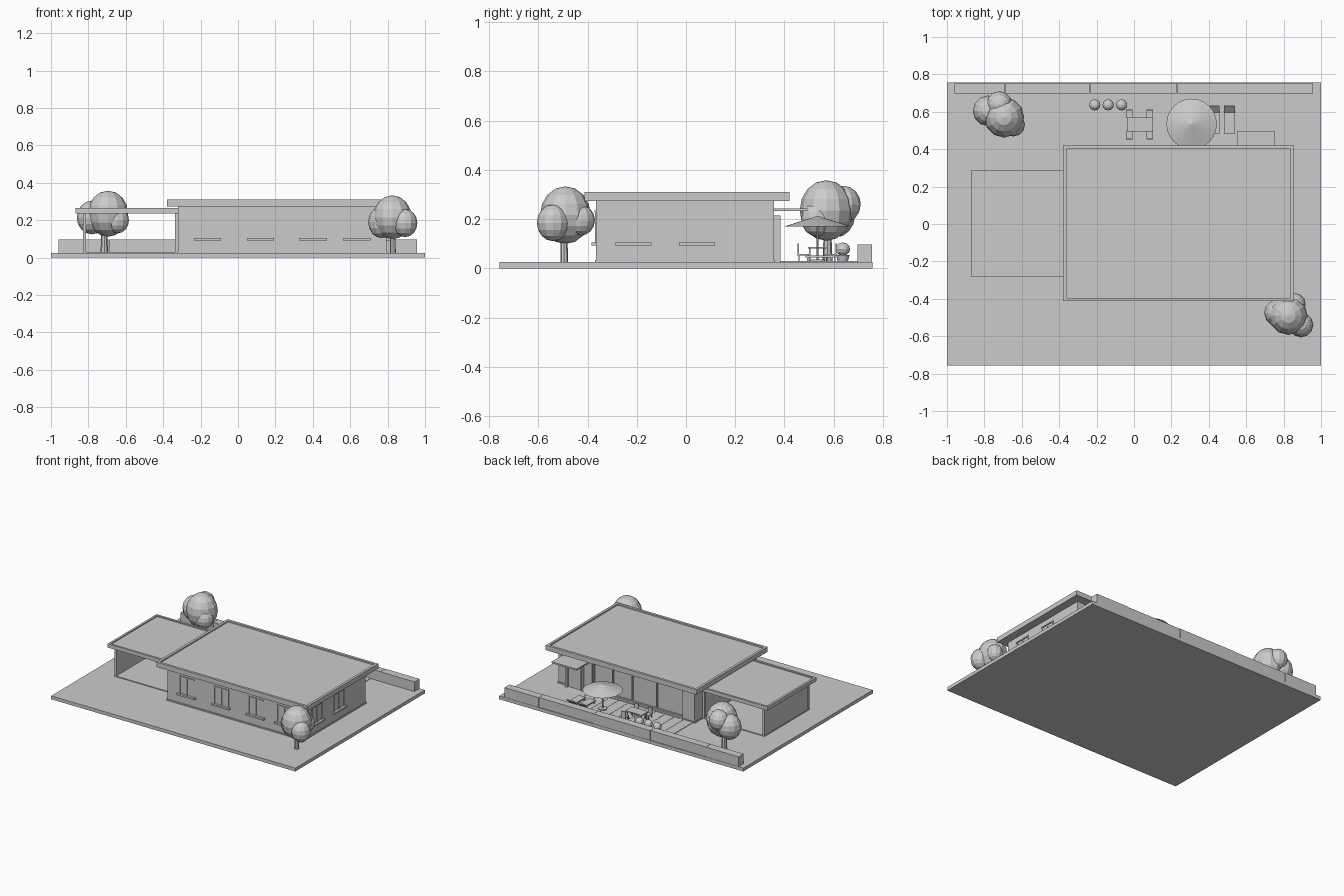
import bpy, bmesh, math
from mathutils import Matrix, Vector

cube = bpy.data.objects.get("Cube")
if cube:
    bpy.data.objects.remove(cube, do_unlink=True)

GREY = (0.6, 0.6, 0.6, 1)
mat = bpy.data.materials.new("plain_grey")
mat.use_nodes = True
mat.diffuse_color = GREY
mat.node_tree.nodes["Principled BSDF"].inputs["Base Color"].default_value = GREY


def finish(name, bm):
    mesh = bpy.data.meshes.new(name)
    bm.to_mesh(mesh)
    bm.free()
    mesh.materials.append(mat)
    ob = bpy.data.objects.new(name, mesh)
    bpy.context.collection.objects.link(ob)
    return ob


def add_box(bm, x, y, z):
    """Box from three (min, max) ranges."""
    size = [b - a for a, b in (x, y, z)]
    mid = Vector([(a + b) / 2 for a, b in (x, y, z)])
    m = Matrix.Translation(mid) @ Matrix.Diagonal((*size, 1))
    return bmesh.ops.create_cube(bm, size=1, matrix=m)["verts"]


def boxes(name, *ranges):
    bm = bmesh.new()
    for r in ranges:
        add_box(bm, *r)
    return finish(name, bm)


def cone(name, x, y, z0, z1, r0, r1, sides=12):
    bm = bmesh.new()
    m = Matrix.Translation((x, y, (z0 + z1) / 2))
    bmesh.ops.create_cone(bm, cap_ends=True, segments=sides, radius1=r0,
                          radius2=r1, depth=z1 - z0, matrix=m)
    return finish(name, bm)


def tray_roof(name, x, y, z, rim, drop):
    """Flat roof slab with a raised rim."""
    bm = bmesh.new()
    add_box(bm, x, y, z)
    top = max(bm.faces, key=lambda f: f.calc_center_median().z)
    bmesh.ops.inset_region(bm, faces=[top], thickness=rim)
    low = bmesh.ops.extrude_discrete_faces(bm, faces=[top])["faces"][0]
    bmesh.ops.translate(bm, verts=low.verts, vec=(0, 0, -drop))
    return finish(name, bm)


def window(name, along, centre, wall, out):
    """Framed window on a wall; along is the wall's axis, out its outward sign."""
    lo, hi = 0.105, 0.235

    def part(a, b, z0, z1, depth):
        run = (centre + a, centre + b)
        deep = tuple(sorted((wall - out * 0.005, wall + out * depth)))
        return (run, deep, (z0, z1)) if along == "x" else (deep, run, (z0, z1))
    boxes(name,
          part(-0.073, 0.073, 0.093, lo, 0.018),
          part(-0.062, 0.062, hi - 0.008, hi, 0.006),
          part(-0.06, -0.052, lo, hi, 0.005),
          part(0.052, 0.06, lo, hi, 0.005),
          part(-0.004, 0.004, lo, hi, 0.005))


# Ground and house shell
G = 0.025
boxes("ground", ((-1, 1), (-0.757, 0.757), (0, G)))
boxes("house_plinth", ((-0.325, 0.8), (-0.37, 0.362), (G, 0.034)))
boxes("house_body", ((-0.32, 0.795), (-0.365, 0.335), (G, 0.28)))
boxes("back_piers", ((-0.32, -0.22), (0.33, 0.357), (G, 0.28)),
      ((0.52, 0.795), (0.33, 0.357), (G, 0.28)),
      ((-0.22, 0.52), (0.33, 0.357), (0.245, 0.28)))
tray_roof("main_roof", (-0.38, 0.855), (-0.413, 0.42), (0.274, 0.31), 0.026, 0.01)

# Back glazing frames
bars = [((x - 0.004, x + 0.004), (0.33, 0.345), (0.034, 0.245))
        for x in (-0.216, 0.0, 0.2, 0.36, 0.516)]
boxes("glazing_frame", *bars, ((-0.22, 0.52), (0.33, 0.345), (0.034, 0.044)),
      ((-0.22, 0.52), (0.33, 0.343), (0.235, 0.245)))

# Back door with canopy
boxes("back_door_surround", ((0.585, 0.6), (0.35, 0.385), (G, 0.215)),
      ((0.705, 0.72), (0.35, 0.385), (G, 0.215)),
      ((0.585, 0.72), (0.35, 0.385), (0.2, 0.215)))
boxes("back_door", ((0.6, 0.705), (0.35, 0.368), (G, 0.2)))
boxes("door_canopy", ((0.55, 0.755), (0.35, 0.494), (0.232, 0.243)))

# Windows on the front and the two-window side
for i, x in enumerate((-0.163, 0.12, 0.402, 0.635)):
    window(f"front_window_{i + 1}", "x", x, -0.365, -1)
for i, y in enumerate((-0.213, 0.045)):
    window(f"side_window_{i + 1}", "y", y, 0.795, 1)

# Carport
tray_roof("carport_roof", (-0.87, -0.318), (-0.283, 0.29), (0.237, 0.265), 0.022, 0.008)
boxes("carport_floor", ((-0.83, -0.318), (-0.26, 0.265), (G, 0.031)))
boxes("carport_wall", ((-0.826, -0.816), (-0.25, 0.255), (G, 0.24)))
boxes("carport_posts", *[((x, x + 0.018), (y, y + 0.018), (G, 0.24))
                         for x in (-0.83, -0.337) for y in (-0.26, 0.247)])

# Low garden wall in sections
joints = (-0.96, -0.69, -0.235, 0.23, 0.68, 0.96)
for i, (a, b) in enumerate(zip(joints, joints[1:])):
    boxes(f"garden_wall_{i + 1}", ((a, b - 0.002), (0.697, 0.755 - 0.003 * (i % 2)), (G, 0.097)))

# Patio paving strips
boxes("patio_strips", *[((x, x + 0.074), (0.362, 0.697), (G, 0.029))
                        for x in [-0.31 + 0.076 * k for k in range(12)]])

# Parasol
X, Y = 0.308, 0.535
cone("parasol_base", X, Y, G, 0.036, 0.03, 0.03)
cone("parasol_pole", X, Y, 0.03, 0.2, 0.004, 0.004, 8)
cone("parasol_canopy", X, Y, 0.17, 0.213, 0.135, 0, 24)

# Dining table and four chairs
legs = [((x, x + 0.006), (y, y + 0.006), (G, 0.082))
        for x in (-0.03, 0.084) for y in (0.5, 0.558)]
boxes("dining_table", ((-0.038, 0.098), (0.495, 0.57), (0.08, 0.087)), *legs)
for i, (x, s) in enumerate([(x, s) for x in (-0.026, 0.085) for s in (-1, 1)]):
    y = 0.533 + s * 0.055
    back = y + s * 0.022
    feet = [((x + u - 0.002, x + u + 0.002), (y + v - 0.002, y + v + 0.002), (G, 0.055))
            for u in (-0.014, 0.014) for v in (-0.018, 0.018)]
    boxes(f"chair_{i + 1}", ((x - 0.017, x + 0.017), (y - 0.021, y + 0.021), (0.052, 0.058)),
          ((x - 0.017, x + 0.017), (back - 0.003, back + 0.003), (0.05, 0.1)), *feet)

# Sun loungers with raised heads
for i, x in enumerate((0.428, 0.51)):
    bm = bmesh.new()
    add_box(bm, (x - 0.029, x + 0.029), (0.485, 0.6), (0.043, 0.051))
    head = add_box(bm, (x - 0.029, x + 0.029), (0.595, 0.64), (0.043, 0.051))
    bmesh.ops.rotate(bm, verts=head, cent=(x, 0.597, 0.047), matrix=Matrix.Rotation(0.7, 3, "X"))
    for u in (-0.024, 0.024):
        for y in (0.495, 0.59):
            add_box(bm, (x + u - 0.003, x + u + 0.003), (y - 0.003, y + 0.003), (G, 0.045))
    finish(f"lounger_{i + 1}", bm)


def foliage(name, blobs, smooth_rings=8):
    bm = bmesh.new()
    for x, y, z, r, h in blobs:
        m = Matrix.Translation((x, y, z)) @ Matrix.Diagonal((r, r, h, 1))
        bmesh.ops.create_uvsphere(bm, u_segments=12, v_segments=smooth_rings, radius=1, matrix=m)
    return finish(name, bm)


# Potted plants
for i, x in enumerate((-0.21, -0.138, -0.066)):
    cone(f"pot_{i + 1}", x, 0.637, G, 0.055, 0.02, 0.028)
    foliage(f"pot_plant_{i + 1}", [(x, 0.637, 0.078, 0.03, 0.027)], 6)

# Trees
cone("back_tree_trunk", -0.715, 0.575, G, 0.2, 0.02, 0.014, 8)
foliage("back_tree_crown", [(-0.695, 0.57, 0.235, 0.108, 0.123), (-0.78, 0.605, 0.215, 0.082, 0.09),
                            (-0.72, 0.64, 0.26, 0.07, 0.075), (-0.645, 0.53, 0.2, 0.062, 0.07)])
cone("front_tree_trunk", 0.828, -0.495, G, 0.18, 0.016, 0.012, 8)
foliage("front_tree_crown", [(0.825, -0.49, 0.216, 0.103, 0.117), (0.768, -0.475, 0.19, 0.072, 0.085),
                             (0.893, -0.54, 0.185, 0.066, 0.075), (0.86, -0.428, 0.195, 0.058, 0.062)])
